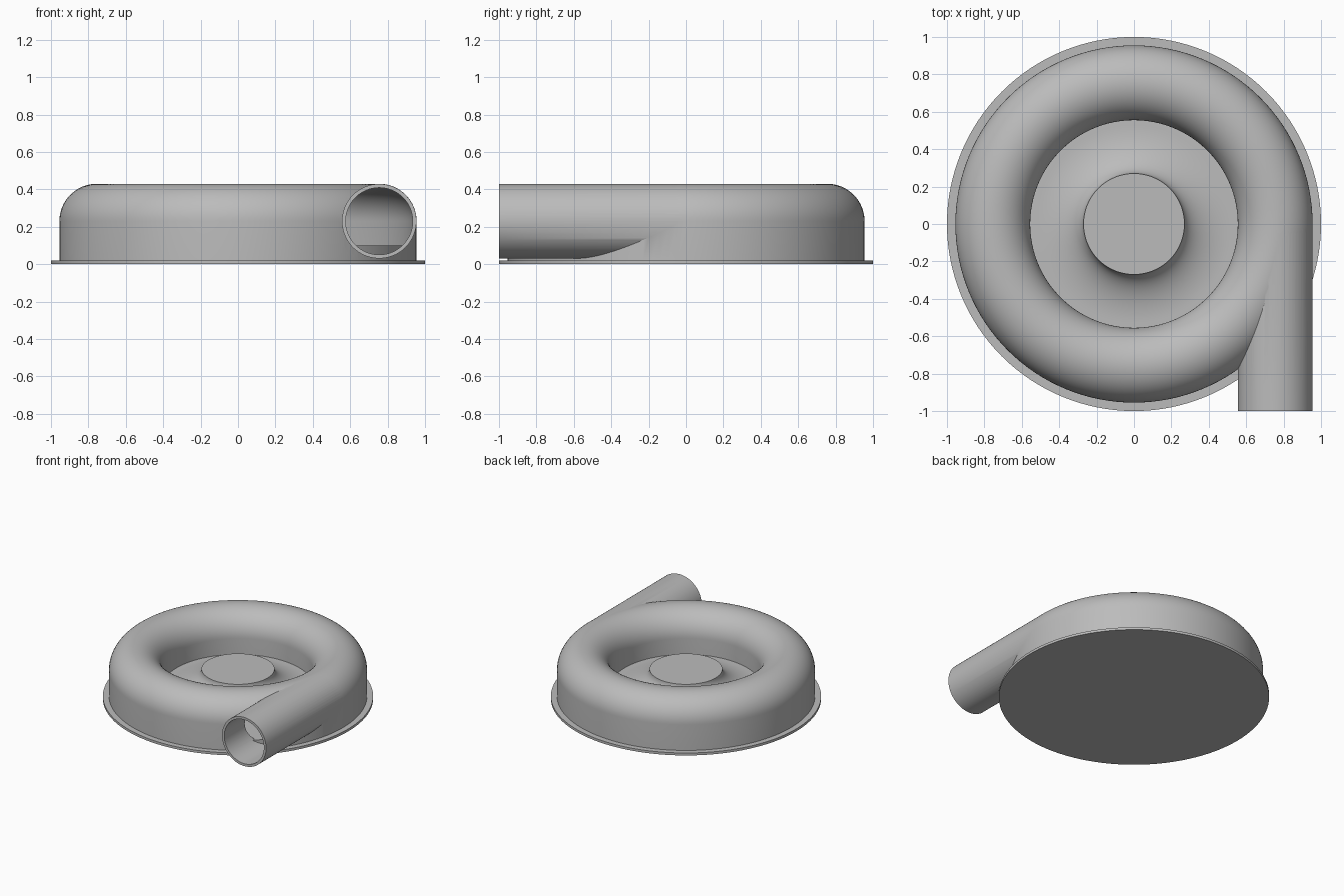
import bpy
import bmesh
from math import sin, cos, pi, radians
from mathutils import Matrix

if "Cube" in bpy.data.objects:
    bpy.data.objects.remove(bpy.data.objects["Cube"], do_unlink=True)

GREY = (0.5, 0.5, 0.5, 1.0)
metal = bpy.data.materials.new("plain grey metal")
metal.use_nodes = True
metal.diffuse_color = GREY
metal.node_tree.nodes["Principled BSDF"].inputs["Base Color"].default_value = GREY

SIDES = 128
TUBE_R, TUBE_Z = 0.755, 0.23     # scroll centreline
FLOOR, PLATE = 0.10, 0.02        # chamber floor and base plate top


def finish(name, bm):
    bmesh.ops.recalc_face_normals(bm, faces=bm.faces)
    mesh = bpy.data.meshes.new(name)
    bm.to_mesh(mesh)
    bm.free()
    mesh.materials.append(metal)
    obj = bpy.data.objects.new(name, mesh)
    bpy.context.collection.objects.link(obj)
    return obj


def lathe(name, profile, closed=False):
    """Turn an (r, z) profile about the z axis; closed profiles make a ring."""
    bm = bmesh.new()
    verts = [bm.verts.new((r, 0, z)) for r, z in profile]
    edges = [bm.edges.new(pair) for pair in zip(verts, verts[1:])]
    if closed:
        edges.append(bm.edges.new((verts[-1], verts[0])))
    bmesh.ops.spin(bm, geom=verts + edges, cent=(0, 0, 0), axis=(0, 0, 1),
                   angle=2 * pi, steps=SIDES, use_merge=True)
    bmesh.ops.remove_doubles(bm, verts=bm.verts, dist=1e-5)
    return finish(name, bm)


def rod(name, radius, y0, y1):
    """Solid cylinder along y on the outlet axis."""
    bm = bmesh.new()
    place = Matrix.Translation((TUBE_R, (y0 + y1) / 2, TUBE_Z)) @ Matrix.Rotation(pi / 2, 4, 'X')
    bmesh.ops.create_cone(bm, cap_ends=True, segments=96, radius1=radius,
                          radius2=radius, depth=y1 - y0, matrix=place)
    return finish(name, bm)


def arch(radius, bottom):
    """Half-round arch with straight legs, the scroll cross-section."""
    arc = [(TUBE_R - radius * cos(pi * i / 32), TUBE_Z + radius * sin(pi * i / 32))
           for i in range(33)]
    return [(TUBE_R - radius, bottom)] + arc + [(TUBE_R + radius, bottom)]


def combine(target, tool, operation):
    mod = target.modifiers.new(operation, 'BOOLEAN')
    mod.object, mod.operation, mod.solver = tool, operation, 'EXACT'
    bpy.context.view_layer.objects.active = target
    bpy.ops.object.modifier_apply(modifier=mod.name)
    bpy.data.objects.remove(tool, do_unlink=True)


# Base plate
base_plate = lathe("base_plate", [(0, 0), (1, 0), (1, PLATE), (0, PLATE)])

# Chamber floor with a flared central hub
HUB_R, HUB_TOP, FLARE = 0.27, 0.24, 0.26
flare = [(HUB_R + FLARE * (1 - cos(pi / 2 * i / 20)),
          HUB_TOP - (HUB_TOP - FLOOR) * sin(pi / 2 * i / 20)) for i in range(21)]
hub_floor = lathe("hub_floor", [(0, HUB_TOP)] + flare + [(0.953, FLOOR), (0.953, PLATE), (0, PLATE)])

# Hollow scroll casing with tangential outlet pipe
casing = lathe("scroll_casing", arch(0.2, PLATE), closed=True)
combine(casing, rod("outlet_pipe", 0.199, -1, 0), 'UNION')
combine(casing, lathe("chamber_cutter", arch(0.18, -0.1), closed=True), 'DIFFERENCE')
combine(casing, rod("bore_cutter", 0.179, -1.1, -0.005), 'DIFFERENCE')

# Smooth shading with sharp rims
for obj in (base_plate, hub_floor, casing):
    bpy.ops.object.select_all(action='DESELECT')
    obj.select_set(True)
    bpy.context.view_layer.objects.active = obj
    bpy.ops.object.shade_smooth_by_angle(angle=radians(30))
